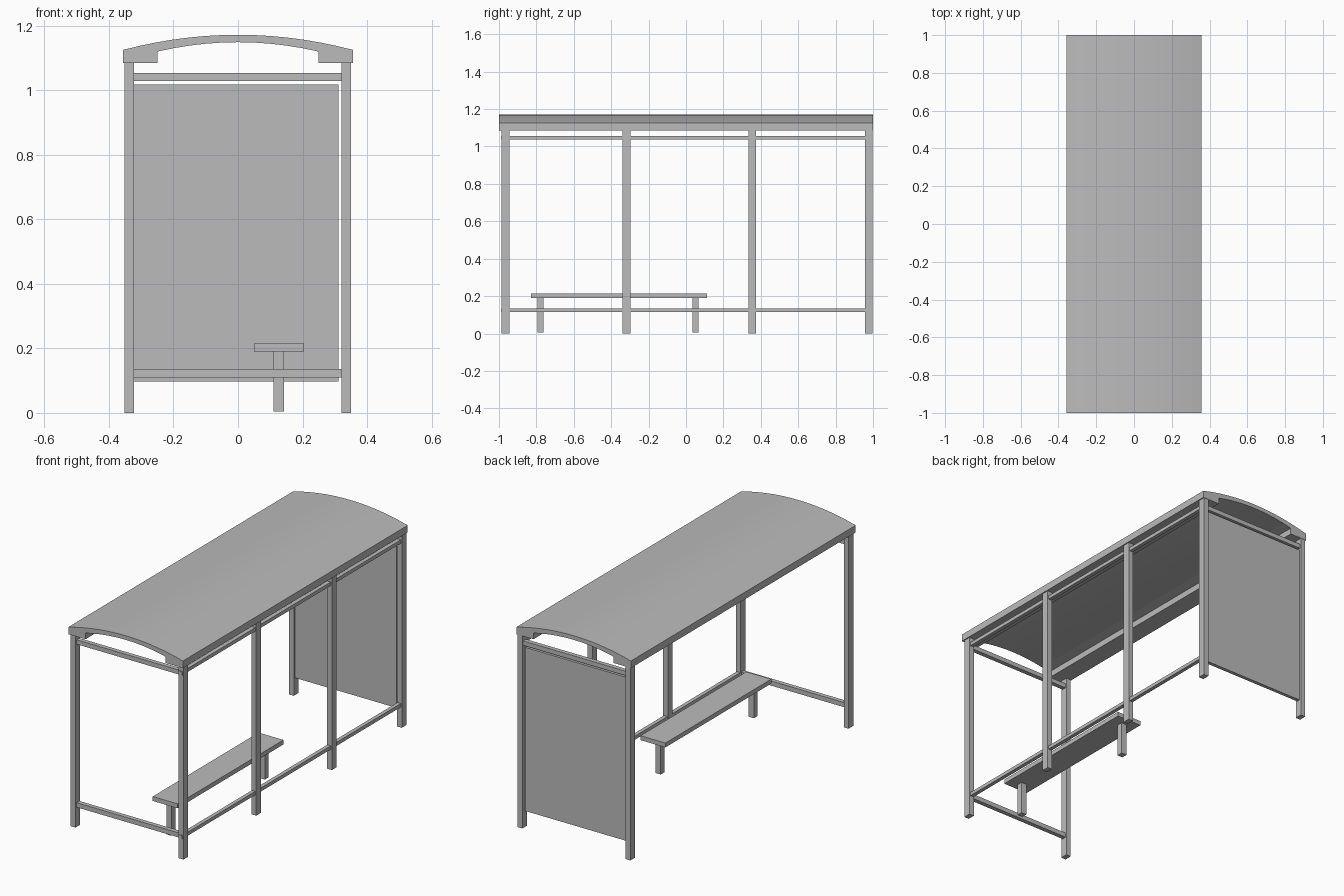
import bpy
import bmesh

default_cube = bpy.data.objects.get("Cube")
if default_cube:
    bpy.data.objects.remove(default_cube, do_unlink=True)

# One painted metal colour for the whole shelter
GREY = (0.5, 0.5, 0.5, 1.0)
metal = bpy.data.materials.new("grey_metal")
metal.use_nodes = True
metal.diffuse_color = GREY
metal.node_tree.nodes["Principled BSDF"].inputs["Base Color"].default_value = GREY


def add_object(name, bm):
    bmesh.ops.recalc_face_normals(bm, faces=bm.faces)
    mesh = bpy.data.meshes.new(name)
    bm.to_mesh(mesh)
    bm.free()
    mesh.materials.append(metal)
    obj = bpy.data.objects.new(name, mesh)
    bpy.context.collection.objects.link(obj)
    return obj


def box(name, x, y, z):
    """Box given by its (low, high) range on each axis."""
    bm = bmesh.new()
    bmesh.ops.create_cube(bm, size=1)
    for v in bm.verts:
        for axis, (low, high) in enumerate((x, y, z)):
            v.co[axis] = high if v.co[axis] > 0 else low
    return add_object(name, bm)


def arch(half_width, edge_z, crown_z, segments):
    """Points of a shallow arch from left to right."""
    steps = [2 * i / segments - 1 for i in range(segments + 1)]
    return [(t * half_width, crown_z - (crown_z - edge_z) * t * t) for t in steps]


# Curved roof with a deep beam along each long edge
HALF, BEAM, EAVE = 0.357, 0.25, 1.085
outline = arch(HALF, 1.125, 1.172, 14)
outline += [(HALF, EAVE), (BEAM, EAVE)]
outline += reversed(arch(BEAM, 1.12, 1.149, 10))
outline += [(-BEAM, EAVE), (-HALF, EAVE)]
bm = bmesh.new()
end = bm.faces.new([bm.verts.new((x, -1, z)) for x, z in outline])
sweep = bmesh.ops.extrude_face_region(bm, geom=[end], use_keep_orig=True)
moved = [g for g in sweep["geom"] if isinstance(g, bmesh.types.BMVert)]
bmesh.ops.translate(bm, vec=(0, 2, 0), verts=moved)
add_object("roof", bm)

# Posts: four on the closed side, two on the open side
POST_Y = (-0.965, -0.318, 0.354, 0.977)
for i, y in enumerate(POST_Y):
    span = (y - 0.021, y + 0.021)
    box(f"closed_side_post_{i + 1}", (0.321, 0.351), span, (0, EAVE))
    if i in (0, 3):
        box(f"open_side_post_{i + 1}", (-0.352, -0.322), span, (0, EAVE))

# Long rails on the closed side
for name, z in (("lower", 0.115), ("upper", 1.037)):
    box(f"{name}_side_rail", (0.323, 0.345), (-0.99, 0.96), (z, z + 0.02))

# Cross rails at both ends
CROSS = (-0.325, 0.323)
box("front_lower_rail", CROSS, (-0.975, -0.95), (0.11, 0.136))
box("front_upper_rail", CROSS, (-0.975, -0.95), (1.028, 1.053))
box("back_upper_rail", CROSS, (0.965, 0.99), (1.028, 1.053))

# End wall panel
box("back_panel", (-0.323, 0.311), (0.967, 0.987), (0.097, 1.018))

# Bench
box("bench_seat", (0.05, 0.205), (-0.83, 0.112), (0.19, 0.215))
for name, y in (("front", -0.778), ("back", 0.051)):
    box(f"bench_{name}_leg", (0.11, 0.143), (y - 0.017, y + 0.017), (0.005, 0.19))
